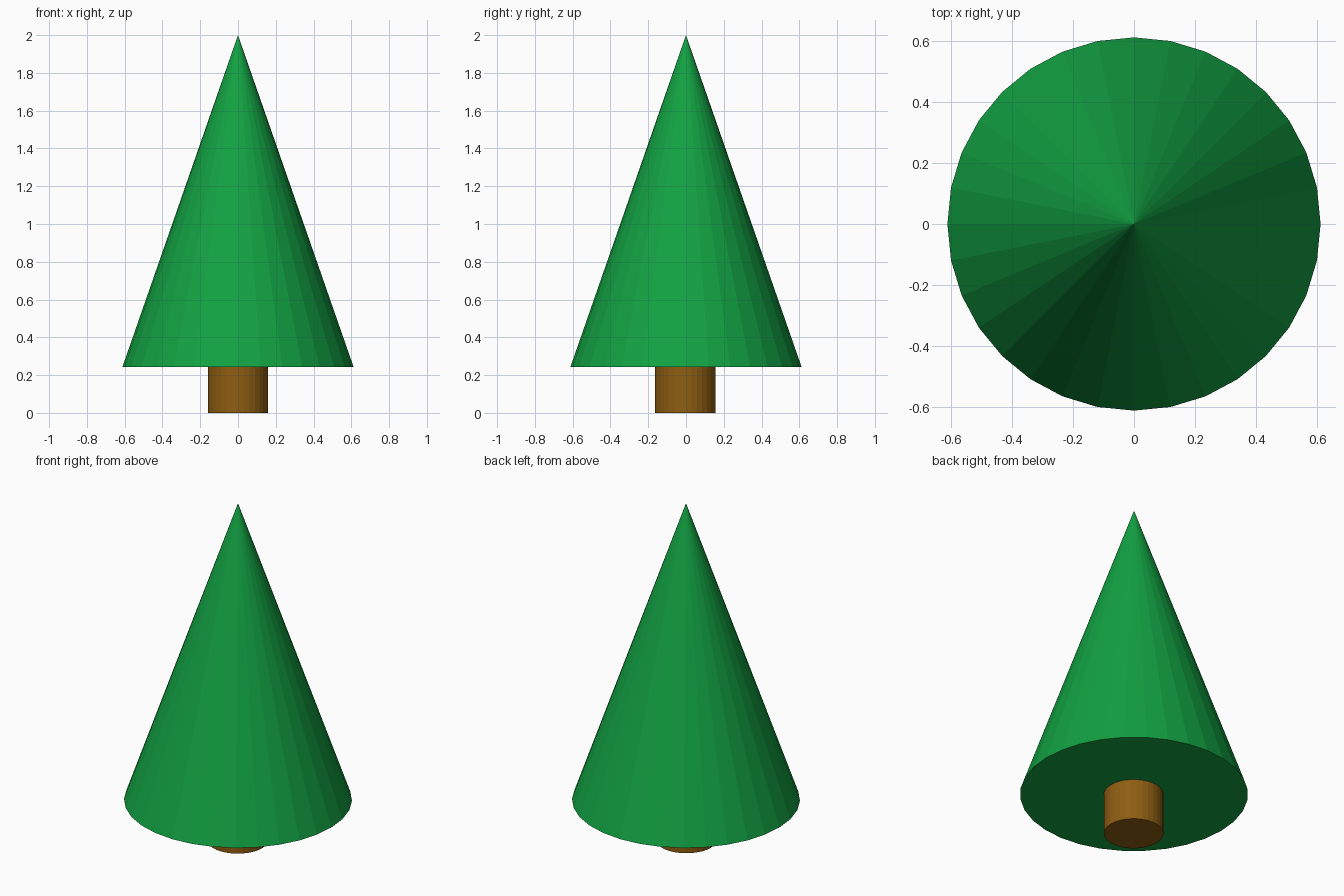
import bpy

if "Cube" in bpy.data.objects:
    bpy.data.objects.remove(bpy.data.objects["Cube"])

SIDES = 32


def tapered(name, r_bottom, r_top, z0, z1, colour, y=0.0):
    bpy.ops.mesh.primitive_cone_add(
        vertices=SIDES, radius1=r_bottom, radius2=r_top,
        depth=z1 - z0, location=(0, y, (z0 + z1) / 2))
    obj = bpy.context.object
    obj.name = name
    mat = bpy.data.materials.new(name + "_colour")
    mat.diffuse_color = colour
    mat.use_nodes = True
    mat.node_tree.nodes["Principled BSDF"].inputs["Base Color"].default_value = mat.diffuse_color
    obj.data.materials.append(mat)
    return obj


# Trunk, tucked slightly into the foliage
tapered("trunk", 0.16, 0.16, 0.0, 0.26, (0.27, 0.11, 0.006, 1), y=-0.003)

# Foliage cone with closed underside
tapered("foliage", 0.612, 0.0, 0.243, 2.0, (0.006, 0.36, 0.055, 1))
